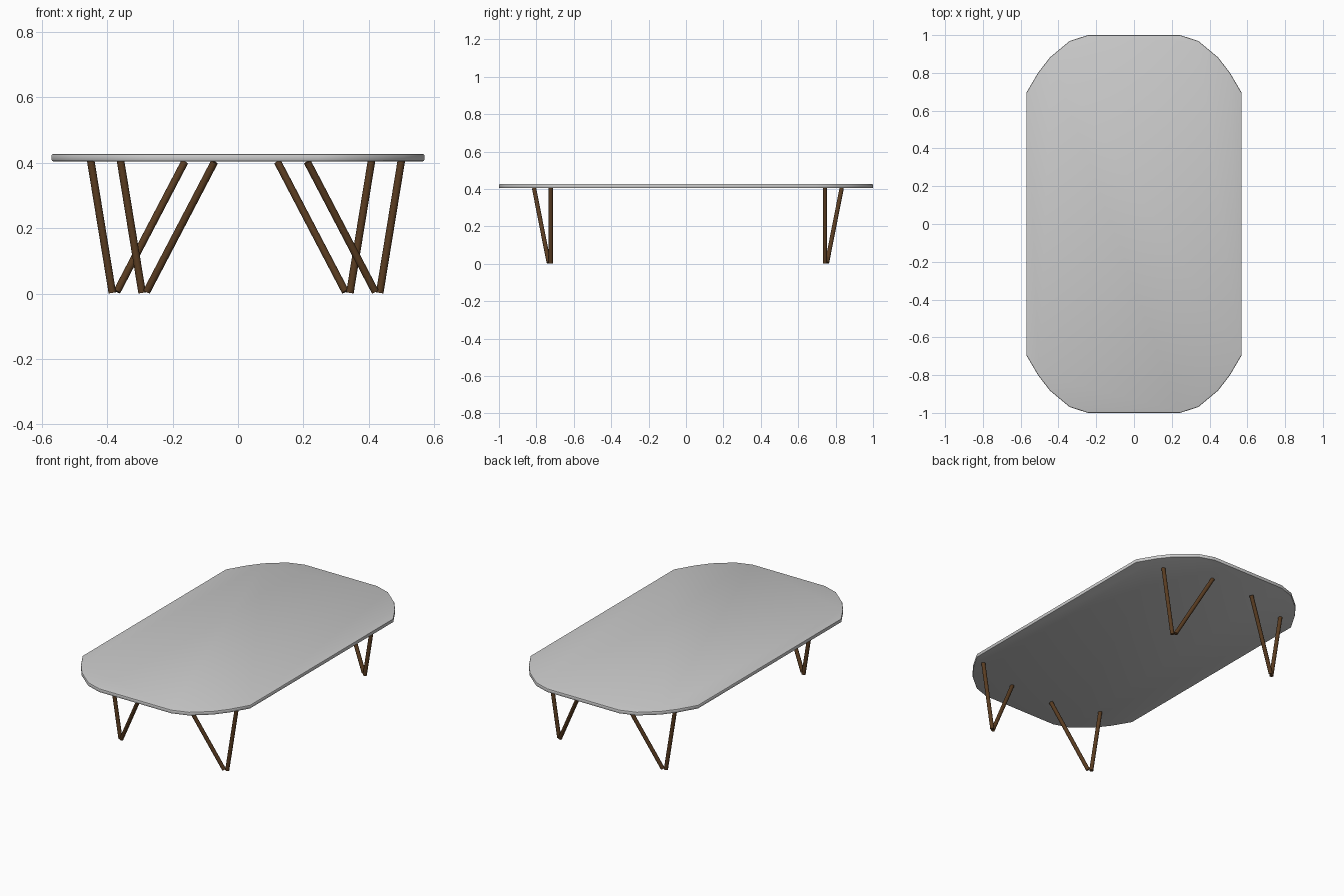
import bpy, bmesh
from mathutils import Vector

if "Cube" in bpy.data.objects:
    bpy.data.objects.remove(bpy.data.objects["Cube"])

wood = bpy.data.materials.new("dark_wood")
wood.diffuse_color = (0.10, 0.045, 0.015, 1)
wood.use_nodes = True
wood.node_tree.nodes["Principled BSDF"].inputs["Base Color"].default_value = wood.diffuse_color


def add_object(name, bm, angle):
    mesh = bpy.data.meshes.new(name)
    bm.to_mesh(mesh)
    bm.free()
    obj = bpy.data.objects.new(name, mesh)
    bpy.context.collection.objects.link(obj)
    bpy.ops.object.select_all(action='DESELECT')
    obj.select_set(True)
    bpy.context.view_layer.objects.active = obj
    bpy.ops.object.shade_smooth_by_angle(angle=angle)
    return obj


# Table top: one corner mirrored to four, extruded into a slab
corner = [(0.57, 0.695), (0.507, 0.802), (0.445, 0.882), (0.342, 0.968), (0.245, 1.0)]
outline = corner + [(-x, y) for x, y in reversed(corner)]
outline += [(-x, -y) for x, y in outline]
bm = bmesh.new()
face = bm.faces.new([bm.verts.new((x, y, 0.404)) for x, y in outline])
result = bmesh.ops.extrude_face_region(bm, geom=[face])
for v in result["geom"]:
    if isinstance(v, bmesh.types.BMVert):
        v.co.z = 0.427
bmesh.ops.recalc_face_normals(bm, faces=bm.faces)

# Softened upper and lower rims
rims = [e for e in bm.edges if abs(e.verts[0].co.z - e.verts[1].co.z) < 1e-5]
bmesh.ops.bevel(bm, geom=rims, offset=0.006, segments=2, profile=0.5, affect='EDGES')
add_object("table_top", bm, 0.6)


# Round rod between two points
def rod(name, start, end, radius=0.0115):
    start, end = Vector(start), Vector(end)
    axis = end - start
    bm = bmesh.new()
    bmesh.ops.create_cone(bm, cap_ends=True, segments=12, radius1=radius,
                          radius2=radius, depth=axis.length)
    bm.transform(axis.to_track_quat('Z', 'Y').to_matrix().to_4x4())
    bmesh.ops.translate(bm, verts=bm.verts, vec=(start + end) / 2)
    add_object(name, bm, 0.7).data.materials.append(wood)


# V-shaped legs: a steep rod and a leaning rod share each foot;
# the front and back pairs are shifted slightly in opposite directions
for row, shift, sy in (("front", 0.07, -1), ("back", -0.021, 1)):
    for side, sx in (("left", -1), ("right", 1)):
        def at(x, y, z):
            return (shift + sx * x, 0.01 + sy * y, z)
        rod(f"{row}_{side}_steep_leg", at(0.363, 0.733, 0.002), at(0.429, 0.733, 0.406))
        rod(f"{row}_{side}_leaning_leg", at(0.349, 0.744, 0.006), at(0.142, 0.822, 0.402))
